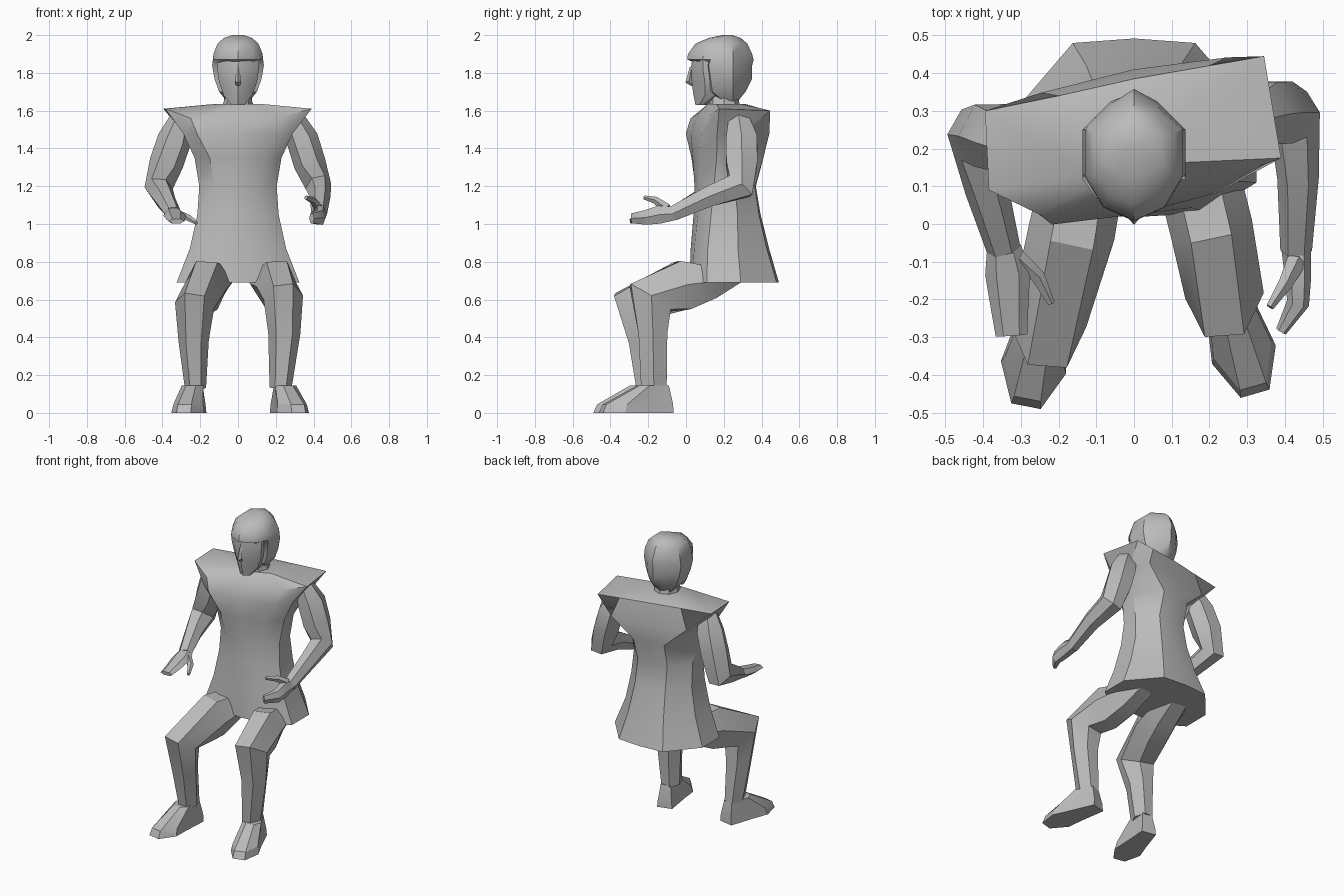
import bpy, bmesh, math
from mathutils import Vector

grey = bpy.data.materials.new("plain grey")
grey.diffuse_color = (0.5, 0.5, 0.5, 1)


def loft(name, rings, angle=32):
    """Skin a list of equal-length rings and cap both ends."""
    bm = bmesh.new()
    vs = [[bm.verts.new(p) for p in r] for r in rings]
    n = len(vs[0])
    for a, b in zip(vs, vs[1:]):
        for i in range(n):
            j = (i + 1) % n
            bm.faces.new((a[i], a[j], b[j], b[i]))
    bm.faces.new(vs[0][::-1])
    bm.faces.new(vs[-1])
    bmesh.ops.recalc_face_normals(bm, faces=bm.faces)
    me = bpy.data.meshes.new(name)
    bm.to_mesh(me)
    bm.free()
    me.materials.append(grey)
    ob = bpy.data.objects.new(name, me)
    bpy.context.collection.objects.link(ob)
    bpy.ops.object.select_all(action='DESELECT')
    ob.select_set(True)
    bpy.context.view_layer.objects.active = ob
    bpy.ops.object.shade_smooth_by_angle(angle=math.radians(angle))
    return ob


def body_ring(z, w, yf, yb, sf, sb, k=0.0, ff=0.6, fb=0.6, bulge=0.015):
    """Ten-sided section: half width, front/back y, side y range, twist."""
    pts = [(-ff * w, yf), (0, yf - bulge), (ff * w, yf), (w, sf), (w, sb),
           (fb * w, yb), (0, yb + bulge), (-fb * w, yb), (-w, sb), (-w, sf)]
    return [(x, y + k * x, z) for x, y in pts]


def limb(name, pts, sides=6, turn=0.0, angle=32):
    """Tapered tube; pts hold x, y, z, radius across, radius along."""
    c = [Vector(p[:3]) for p in pts]
    rings = []
    for i, p in enumerate(pts):
        t = Vector()
        if i:
            t += (c[i] - c[i - 1]).normalized()
        if i < len(pts) - 1:
            t += (c[i + 1] - c[i]).normalized()
        t.normalize()
        a = Vector((1, 0, 0))
        a = (a - t * a.dot(t)).normalized()
        b = t.cross(a)
        rings.append([c[i] + a * p[3] * math.cos(q) + b * p[4] * math.sin(q)
                      for q in (turn + math.tau * s / sides for s in range(sides))])
    return loft(name, rings, angle)


def foot(name, x, y, turn, length):
    """Wedge foot from heel at x, y pointing to -y, turned outward."""
    def sec(z, back, front, wide):
        shape = [(-.55, 0), (.55, 0), (.8, .45), (1, .72), (.45, 1), (-.45, 1), (-1, .72), (-.8, .45)]
        out = []
        for u, v in shape:
            px, py = u * wide, -(back + (front - back) * v)
            out.append((x + px * math.cos(turn) - py * math.sin(turn),
                        y + px * math.sin(turn) + py * math.cos(turn), z))
        return out
    loft(name, [sec(0, 0, length, .088), sec(.045, 0, length - .02, .08),
                sec(.145, .02, .18, .058)], 25)


# Tunic, twisting toward the shoulders, with a V-shaped upper back
shoulders = [(-.25, .025, 1.56), (0, .07, 1.59), (.24, .12, 1.57), (.39, .175, 1.61), (.345, .445, 1.6),
             (.2, .42, 1.605), (0, .385, 1.61), (-.2, .34, 1.61), (-.395, .3, 1.61), (-.385, .09, 1.61)]
loft("tunic", [
    body_ring(.69, .325, .03, .48, .11, .29, 0, .6, .5, .012),
    body_ring(.87, .255, .04, .425, .11, .27, .02, .6, .5),
    body_ring(1.05, .215, .055, .38, .12, .26, .06, .6, .5),
    body_ring(1.2, .205, .06, .355, .13, .24, .09, .6, .5),
    body_ring(1.35, .23, .05, .395, .13, .23, .14, .65, .45),
    body_ring(1.48, .29, .04, .395, .11, .25, .19, .75, .85),
    shoulders,
    body_ring(1.635, .13, .13, .3, .15, .28, .1)], 35)

# Neck and face
limb("neck", [(0, .2, 1.58, .1, .1), (0, .2, 1.65, .075, .08), (0, .2, 1.74, .075, .08)], 8)
loft("face", [
    body_ring(1.63, .035, .065, .1, .07, .09, 0, .6, .6, .015),
    body_ring(1.68, .075, .06, .17, .1, .15, 0, .5, .6, .02),
    body_ring(1.75, .1, .05, .2, .1, .18, 0, .5, .6, .02),
    body_ring(1.82, .11, .045, .2, .09, .18, 0, .55, .6, .02),
    body_ring(1.89, .11, .05, .2, .09, .18, 0, .55)], 25)
limb("nose", [(0, .03, 1.83, .008, .01), (0, .015, 1.755, .015, .018), (0, .035, 1.735, .012, .008)], 4)

# Cap of hair with a brow band overhanging the face
loft("hair", [
    body_ring(1.65, .06, .19, .26, .2, .25, 0, .6, .45),
    body_ring(1.7, .1, .12, .3, .14, .25, 0, .6, .45),
    body_ring(1.77, .125, .12, .325, .13, .25, 0, .6, .45, .025),
    body_ring(1.84, .137, .11, .325, .12, .25, 0, .6, .45, .025),
    body_ring(1.87, .133, .045, .32, .13, .25, 0, .62, .45, .038),
    body_ring(1.9, .13, .045, .315, .13, .25, 0, .62, .45, .035),
    body_ring(1.955, .108, .08, .295, .13, .24, 0, .6, .5, .03),
    body_ring(1.985, .075, .14, .27, .16, .24, 0, .6, .5, .02),
    body_ring(2.0, .03, .2, .24, .21, .23, 0, .6, .6, .005)], 38)

# Arms
limb("right_arm", [(.29, .28, 1.56, .06, .06), (.34, .295, 1.45, .085, .095),
                   (.38, .295, 1.32, .085, .095), (.425, .285, 1.2, .07, .09),
                   (.435, .12, 1.145, .055, .062), (.43, -.07, 1.055, .042, .045)])
limb("left_arm", [(-.3, .2, 1.56, .06, .06), (-.335, .22, 1.45, .09, .09),
                  (-.38, .235, 1.32, .09, .095), (-.42, .235, 1.19, .075, .095),
                  (-.39, .09, 1.135, .058, .062), (-.345, -.07, 1.06, .045, .035)])

# Hands: right thumb up, left palm down
limb("right_hand", [(.43, -.06, 1.055, .04, .04), (.435, -.14, 1.05, .035, .055),
                    (.435, -.21, 1.035, .03, .045), (.39, -.285, 1.03, .015, .03)])
limb("right_thumb", [(.43, -.1, 1.08, .028, .028), (.4, -.16, 1.125, .02, .02),
                     (.36, -.22, 1.14, .011, .011)], 5)
limb("left_hand", [(-.345, -.06, 1.06, .045, .033), (-.335, -.13, 1.045, .06, .03),
                   (-.33, -.22, 1.025, .05, .024), (-.325, -.295, 1.015, .042, .014)])
limb("left_thumb", [(-.31, -.09, 1.05, .025, .02), (-.255, -.14, 1.03, .02, .016),
                    (-.22, -.21, 1.005, .01, .01)], 5)

# Legs: each bends from under the tunic over a mitred knee to the ankle
limb("right_leg", [(.14, .27, .74, .1, .06), (.17, .13, .69, .11, .1),
                   (.205, -.01, .675, .11, .15), (.24, -.19, .61, .105, .145),
                   (.245, -.175, .42, .085, .088), (.225, -.17, .13, .058, .078)])
limb("left_leg", [(-.12, .27, .74, .1, .06), (-.135, .13, .7, .11, .1),
                  (-.165, -.02, .675, .115, .15), (-.23, -.265, .57, .105, .145),
                  (-.235, -.225, .38, .08, .09), (-.225, -.195, .13, .056, .078)])

# Feet
foot("right_foot", .215, -.08, math.radians(16), .385)
foot("left_foot", -.215, -.115, math.radians(-11), .375)
